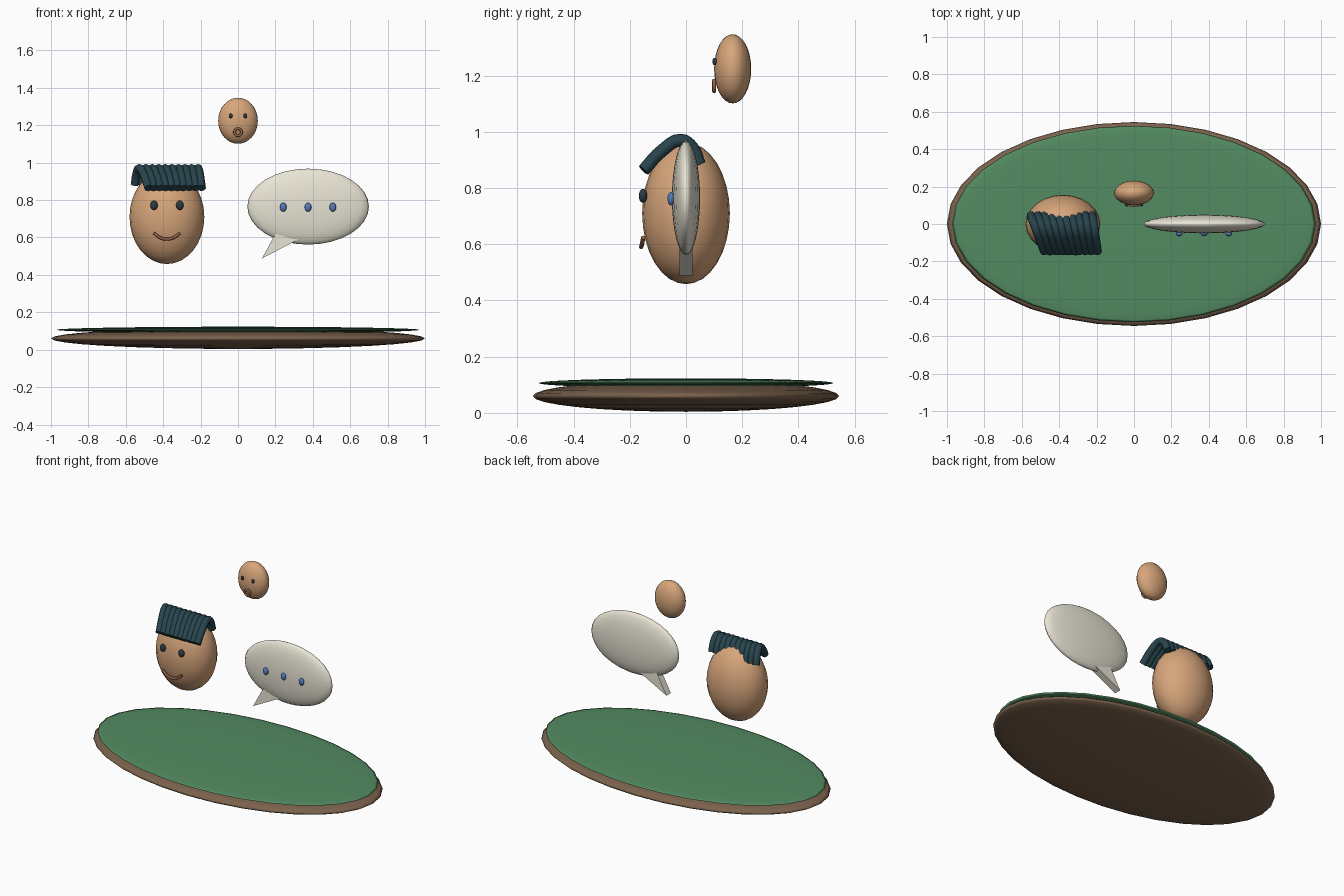
import bpy, bmesh
from math import radians

if "Cube" in bpy.data.objects:
    bpy.data.objects.remove(bpy.data.objects["Cube"])


def material(name, rgb):
    m = bpy.data.materials.new(name)
    m.diffuse_color = (*[(c / 255) ** 2.2 for c in rgb], 1)
    m.use_nodes = True
    m.node_tree.nodes["Principled BSDF"].inputs["Base Color"].default_value = m.diffuse_color
    return m


SKIN = material("skin", (214, 164, 122))
DARK = material("dark", (48, 62, 70))
HAIR = material("hair", (44, 70, 78))
LIP = material("lip", (150, 100, 75))
GREEN = material("green", (84, 138, 98))
BROWN = material("brown", (122, 98, 78))
CREAM = material("cream", (232, 228, 212))
BLUE = material("blue", (84, 122, 184))


def finish(ob, name, mat):
    ob.name = name
    ob.data.materials.append(mat)
    return ob


def ellipsoid(name, loc, radii, mat, seg=24, rings=16):
    bpy.ops.mesh.primitive_uv_sphere_add(segments=seg, ring_count=rings, radius=1, location=loc)
    ob = bpy.context.object
    ob.scale = radii
    bpy.ops.object.transform_apply(location=False, rotation=False, scale=True)
    bpy.ops.object.shade_smooth()
    return finish(ob, name, mat)


def tube(name, pts, r, mat):
    cu = bpy.data.curves.new(name, 'CURVE')
    cu.dimensions = '3D'
    cu.bevel_depth = r
    cu.bevel_resolution = 2
    cu.resolution_u = 4
    cu.use_fill_caps = True
    sp = cu.splines.new('BEZIER')
    sp.bezier_points.add(len(pts) - 1)
    for bp, p in zip(sp.bezier_points, pts):
        bp.co = p
        bp.handle_left_type = bp.handle_right_type = 'AUTO'
    ob = bpy.data.objects.new(name, cu)
    bpy.context.collection.objects.link(ob)
    bpy.ops.object.select_all(action='DESELECT')
    ob.select_set(True)
    bpy.context.view_layer.objects.active = ob
    bpy.ops.object.convert(target='MESH')
    ob = bpy.context.object
    bpy.ops.object.shade_smooth_by_angle(angle=radians(50))
    return finish(ob, name, mat)


# Table-like base with green top
ellipsoid("base", (0, 0, 0.06), (1.0, 0.545, 0.056), BROWN, 32, 16)
ellipsoid("base_top", (0, 0, 0.106), (0.972, 0.525, 0.017), GREEN, 32, 16)

# Large head with eyes and smile
ellipsoid("large_head", (-0.38, 0, 0.71), (0.2, 0.156, 0.252), SKIN)
for s, side in ((-1, "left"), (1, "right")):
    ellipsoid(f"large_eye_{side}", (-0.38 + s * 0.069, -0.153, 0.772), (0.02, 0.015, 0.025), DARK, 16, 10)
tube("smile", [(-0.38 + dx, y, z) for dx, y, z in (
    (-0.07, -0.152, 0.624), (-0.038, -0.157, 0.6), (0, -0.159, 0.591),
    (0.038, -0.157, 0.6), (0.07, -0.152, 0.624))], 0.008, LIP)

# Hair: a row of strands leaning sideways from back to front
PROFILE = ((0.048, 0.884), (0.022, 0.944), (-0.018, 0.97), (-0.085, 0.933), (-0.15, 0.864))
for i in range(10):
    xb, xf = -0.552 + 0.0365 * i, -0.478 + 0.0315 * i
    tube(f"hair_strand_{i + 1}", [
        (xb + (xf - xb) * (0.048 - y) / 0.198, y, z) for y, z in PROFILE], 0.023, HAIR)

# Speech bubble with three dots
ellipsoid("speech_bubble", (0.375, 0, 0.765), (0.325, 0.05, 0.203), CREAM)
for i in range(3):
    ellipsoid(f"bubble_dot_{i + 1}", (0.242 + 0.1325 * i, -0.053, 0.762), (0.018, 0.013, 0.024), BLUE, 16, 10)

# Bubble tail: extruded triangle
bm = bmesh.new()
face = bm.faces.new([bm.verts.new((x, -0.023, z)) for x, z in ((0.128, 0.488), (0.325, 0.59), (0.2, 0.62))])
ext = bmesh.ops.extrude_face_region(bm, geom=[face])
bmesh.ops.translate(bm, vec=(0, 0.046, 0), verts=[v for v in ext["geom"] if isinstance(v, bmesh.types.BMVert)])
bmesh.ops.recalc_face_normals(bm, faces=bm.faces)
me = bpy.data.meshes.new("bubble_tail")
bm.to_mesh(me)
bm.free()
tail = bpy.data.objects.new("bubble_tail", me)
bpy.context.collection.objects.link(tail)
finish(tail, "bubble_tail", CREAM)

# Small head with eyes and round mouth
ellipsoid("small_head", (0, 0.166, 1.224), (0.106, 0.066, 0.123), SKIN)
for s, side in ((-1, "left"), (1, "right")):
    ellipsoid(f"small_eye_{side}", (s * 0.039, 0.102, 1.25), (0.01, 0.008, 0.013), DARK, 16, 10)
bpy.ops.mesh.primitive_torus_add(major_radius=0.019, minor_radius=0.007, major_segments=24,
                                 minor_segments=8, location=(0, 0.1, 1.163), rotation=(radians(90), 0, 0))
bpy.ops.object.shade_smooth()
finish(bpy.context.object, "round_mouth", LIP)
